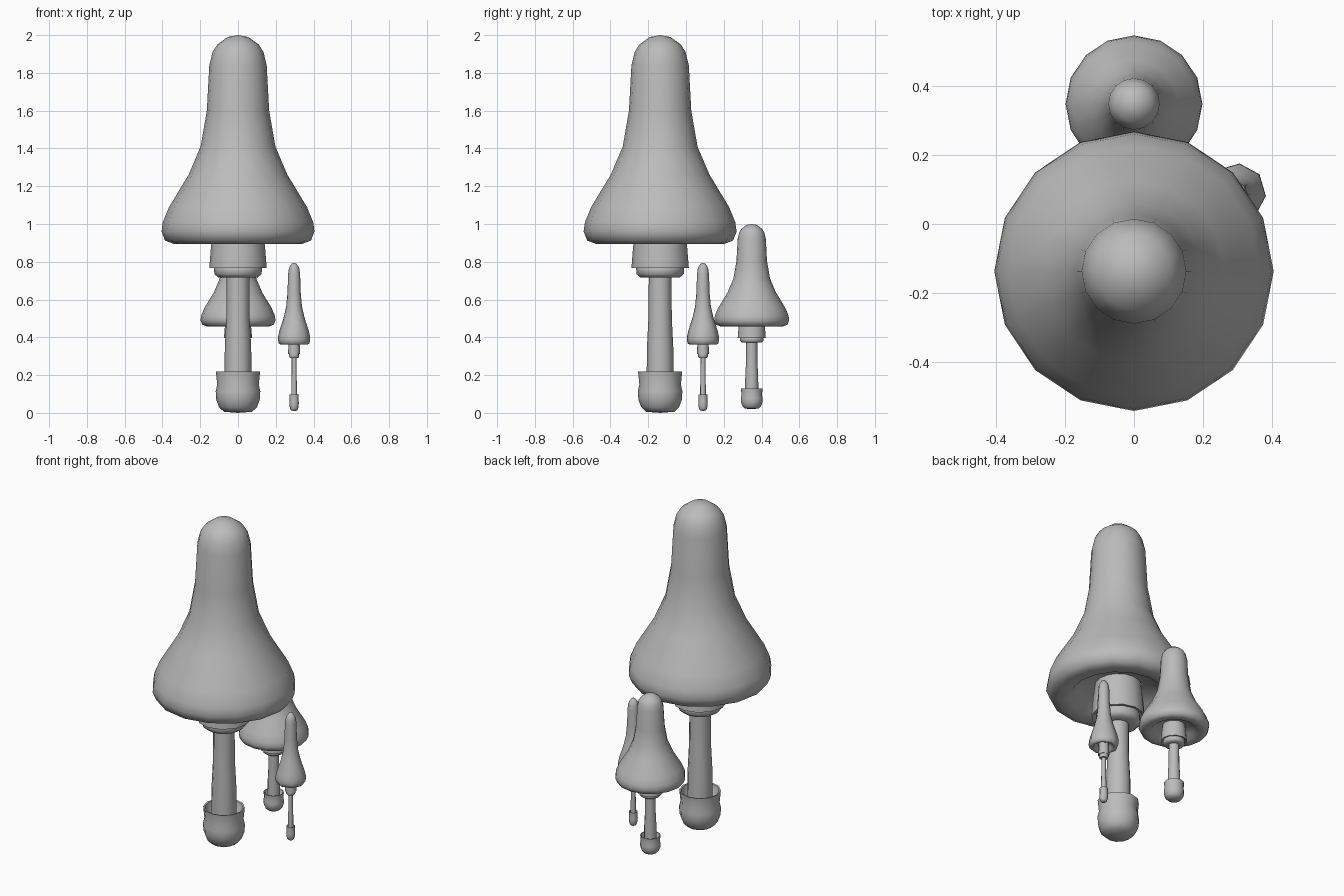
import bpy, bmesh, math

if "Cube" in bpy.data.objects:
    bpy.data.objects.remove(bpy.data.objects["Cube"])

grey = bpy.data.materials.new("plain grey")
grey.diffuse_color = (0.5, 0.5, 0.5, 1)
grey.use_nodes = True
grey.node_tree.nodes["Principled BSDF"].inputs["Base Color"].default_value = grey.diffuse_color

# Profiles (radius, height) of the large mushroom, top to bottom
CAP = [(0, 2.0), (0.055, 1.99), (0.11, 1.95), (0.135, 1.91), (0.152, 1.84),
       (0.165, 1.6), (0.198, 1.41), (0.262, 1.26), (0.365, 1.09), (0.398, 1.01),
       (0.405, 0.96), (0.386, 0.912), (0.34, 0.895), (0.27, 0.905),
       (0.225, 0.95), (0.13, 0.975)]
SKIRT = [(0.13, 0.98), (0.143, 0.88), (0.152, 0.767), (0.138, 0.767), (0.118, 0.80)]
COLLAR = [(0.06, 0.80), (0.115, 0.795), (0.127, 0.765), (0.125, 0.735),
          (0.105, 0.717), (0.058, 0.717)]
STEM = [(0.06, 0.98), (0.06, 0.70), (0.062, 0.50), (0.07, 0.34), (0.072, 0.10)]
CUP = [(0.07, 0.13), (0.095, 0.16), (0.108, 0.218), (0.117, 0.22), (0.110, 0.15),
       (0.118, 0.115), (0.115, 0.07), (0.10, 0.03), (0.075, 0.006), (0, 0)]


def lathe(name, profile, sides, place, turn):
    """Revolve a profile; place = (x, y, z, width scale, height scale)."""
    x, y, z, w, h = place
    bm = bmesh.new()
    rings = []
    for r, v in profile:
        n = sides if r > 0 else 1
        rings.append([bm.verts.new((x + w * r * math.cos(turn + 2 * math.pi * i / sides),
                                    y + w * r * math.sin(turn + 2 * math.pi * i / sides),
                                    z + h * v)) for i in range(n)])
    for a, b in zip(rings, rings[1:]):
        for i in range(sides):
            j = (i + 1) % sides
            quad = [a[i % len(a)], b[i % len(b)], b[j % len(b)], a[j % len(a)]]
            bm.faces.new(list(dict.fromkeys(quad)))
    mesh = bpy.data.meshes.new(name)
    bm.to_mesh(mesh)
    bm.free()
    mesh.materials.append(grey)
    ob = bpy.data.objects.new(name, mesh)
    bpy.context.collection.objects.link(ob)
    bpy.ops.object.select_all(action='DESELECT')
    ob.select_set(True)
    bpy.context.view_layer.objects.active = ob
    bpy.ops.object.shade_smooth_by_angle(angle=math.radians(60))
    return ob


def mushroom(prefix, place, cap_sides, stem_sides, turn=0):
    lathe(prefix + "_cap", CAP, cap_sides, place, turn)
    lathe(prefix + "_skirt", SKIRT, stem_sides, place, turn)
    lathe(prefix + "_collar", COLLAR, stem_sides, place, turn)
    lathe(prefix + "_stem", STEM, stem_sides, place, turn)
    lathe(prefix + "_base_cup", CUP, stem_sides, place, turn)


# Three mushrooms of different size
mushroom("large", (0, -0.137, 0, 1, 1), 16, 12)
mushroom("medium", (0, 0.348, 0.02, 0.49, 0.49), 16, 12)
mushroom("small", (0.297, 0.09, 0.01, 0.212, 0.3925), 8, 8, math.radians(-6))
